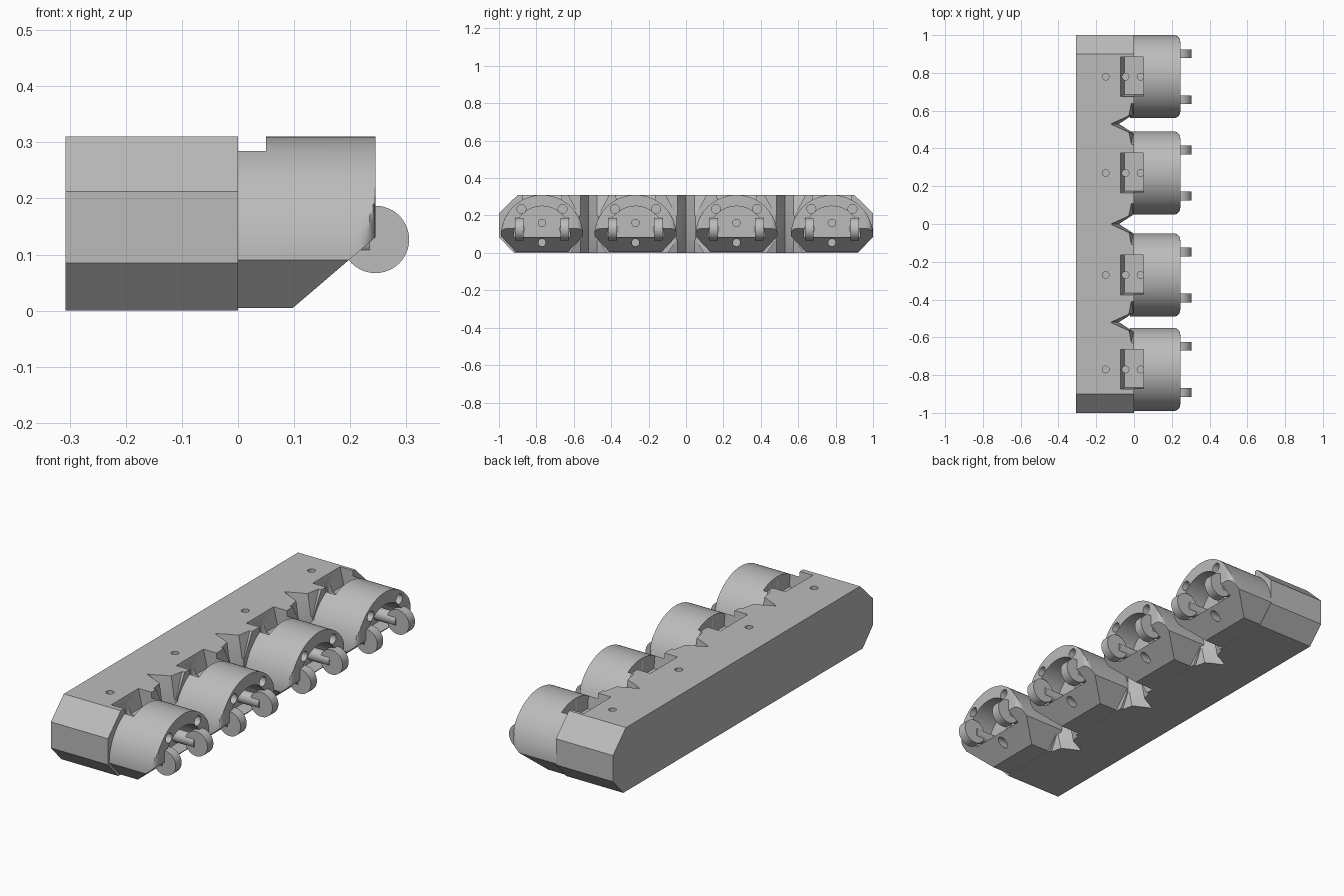
import bpy, bmesh, math

if "Cube" in bpy.data.objects:
    bpy.data.objects.remove(bpy.data.objects["Cube"])

grey = bpy.data.materials.new("plain_grey")
grey.use_nodes = True
tone = (0.5, 0.5, 0.5, 1)
grey.diffuse_color = tone
grey.node_tree.nodes["Principled BSDF"].inputs["Base Color"].default_value = tone


def loft(name, loops):
    """Closed solid through matching loops of points."""
    bm = bmesh.new()
    rings = [[bm.verts.new(p) for p in loop] for loop in loops]
    count = len(rings[0])
    for a, b in zip(rings, rings[1:]):
        for i in range(count):
            j = (i + 1) % count
            bm.faces.new((a[i], a[j], b[j], b[i]))
    bm.faces.new(rings[0])
    bm.faces.new(rings[-1])
    bmesh.ops.remove_doubles(bm, verts=bm.verts, dist=1e-5)
    bmesh.ops.recalc_face_normals(bm, faces=bm.faces)
    mesh = bpy.data.meshes.new(name)
    bm.to_mesh(mesh)
    bm.free()
    mesh.materials.append(grey)
    ob = bpy.data.objects.new(name, mesh)
    bpy.context.collection.objects.link(ob)
    return ob


def prism(name, pts, axis, a, b):
    """Profile extruded along an axis; profile coordinates keep xyz order."""
    def place(p, t):
        q = list(p)
        q.insert("xyz".index(axis), t)
        return q
    return loft(name, [[place(p, t) for p in pts] for t in (a, b)])


def rect(a0, a1, b0, b1):
    return [(a0, b0), (a1, b0), (a1, b1), (a0, b1)]


def circle(u, v, r, n=24):
    return [(u + r * math.cos(2 * math.pi * i / n),
             v + r * math.sin(2 * math.pi * i / n)) for i in range(n)]


def cut(ob, cutter):
    cutter.hide_render = True
    mod = ob.modifiers.new("cut", "BOOLEAN")
    mod.operation, mod.solver, mod.object = "DIFFERENCE", "EXACT", cutter
    deps = bpy.context.evaluated_depsgraph_get()
    mesh = bpy.data.meshes.new_from_object(ob.evaluated_get(deps))
    ob.modifiers.clear()
    ob.data = mesh
    bpy.data.objects.remove(cutter)


def smooth(ob):
    bpy.ops.object.select_all(action="DESELECT")
    ob.select_set(True)
    bpy.context.view_layer.objects.active = ob
    bpy.ops.object.shade_smooth_by_angle(angle=math.radians(30))


def pocket_cutter(y):
    lower = [(x, v, 0.225) for x, v in rect(-0.05, 0.05, y - 0.095, y + 0.105)]
    upper = [(x, v, 0.33) for x, v in rect(-0.075, 0.05, y - 0.107, y + 0.105)]
    return loft("pocket_cutter", [lower, upper])


def hole(x, y, z0, z1):
    return prism("hole_cutter", circle(x, y, 0.018, 16), "z", z0, z1)


POD_Y = (0.78, 0.27, -0.27, -0.77)

# Long rail with chamfered ends
half = [(0.92, 0), (1, 0.085), (1, 0.212), (0.9, 0.31)]
rail = prism("rail", half + [(-y, z) for y, z in reversed(half)], "x", -0.307, 0)

# Tapered notches between the pods
for y in (0.53, 0, -0.52):
    def section(z, apex, waist, side):
        edge = [(waist, 0.045), (waist / 2, side), (0.03, side)]
        ring = [(apex, 0)] + edge + [(x, -v) for x, v in reversed(edge)]
        return [(x, y + v, z) for x, v in ring]
    cut(rail, loft("notch_cutter", [section(-0.02, -0.12, -0.03, 0.11),
                                    section(0.07, -0.08, -0.01, 0.05),
                                    section(0.2, -0.08, -0.01, 0.05),
                                    section(0.33, -0.13, -0.03, 0.12)]))

# Pockets and screw holes in the rail
for y in POD_Y:
    cut(rail, pocket_cutter(y))
    cut(rail, hole(-0.15, y, 0.2, 0.35))
    cut(rail, hole(-0.045, y, 0.12, 0.3))
smooth(rail)

# Pod body: arched profile with corners rounded in plan
arch = [(0.22 * math.cos(math.pi * i / 40), 0.09 + 0.22 * math.sin(math.pi * i / 40))
        for i in range(41)]
profile = [(0.14, 0.005)] + arch + [(-0.14, 0.005)]
stations = [(-0.02, 0.22)]
for i in range(7):
    t = math.pi / 2 * i / 6
    stations.append((0.21 + 0.035 * math.sin(t), 0.185 + 0.035 * math.cos(t)))
pod = loft("pod", [[(x, max(-lim, min(lim, y)), z) for y, z in profile]
                   for x, lim in stations])

# Slanted underside, front cavity and holes
cut(pod, prism("slant_cutter", [(0.092, 0), (0.3, 0.178), (0.3, -0.05), (0.092, -0.05)],
               "y", -0.4, 0.4))
cavity = [(0.15 * math.cos(math.pi * i / 24), 0.1 + 0.15 * math.sin(math.pi * i / 24))
          for i in range(25)]
cut(pod, prism("cavity_cutter", [(0.15, 0.085)] + cavity + [(-0.15, 0.085)],
               "x", 0.12, 0.3))
cut(pod, pocket_cutter(0))
cut(pod, hole(0.035, 0, 0.12, 0.3))
for y, z, r in ((0, 0.16, 0.02), (0, 0.055, 0.02), (0.11, 0.235, 0.024), (-0.11, 0.235, 0.024)):
    cut(pod, prism("bore_cutter", circle(y, z, r, 20), "x", 0.06, 0.3))
smooth(pod)

# Round contact pads on short arms
pad = prism("pad", circle(0.245, 0.127, 0.06, 48), "y", -0.023, 0.023)
arm = prism("arm", circle(0, 0.127, 0.03), "x", 0.1, 0.235)
smooth(pad)
smooth(arm)


def place_copies(source, spots):
    for n, y in enumerate(spots):
        ob = source if n == 0 else source.copy()
        if n:
            bpy.context.collection.objects.link(ob)
        ob.location.y = y
        ob.name = f"{source.name.split('_')[0]}_{n + 1}"


place_copies(pod, POD_Y)
pad_spots = [y + s * 0.122 for y in POD_Y for s in (1, -1)]
place_copies(pad, pad_spots)
place_copies(arm, pad_spots)
